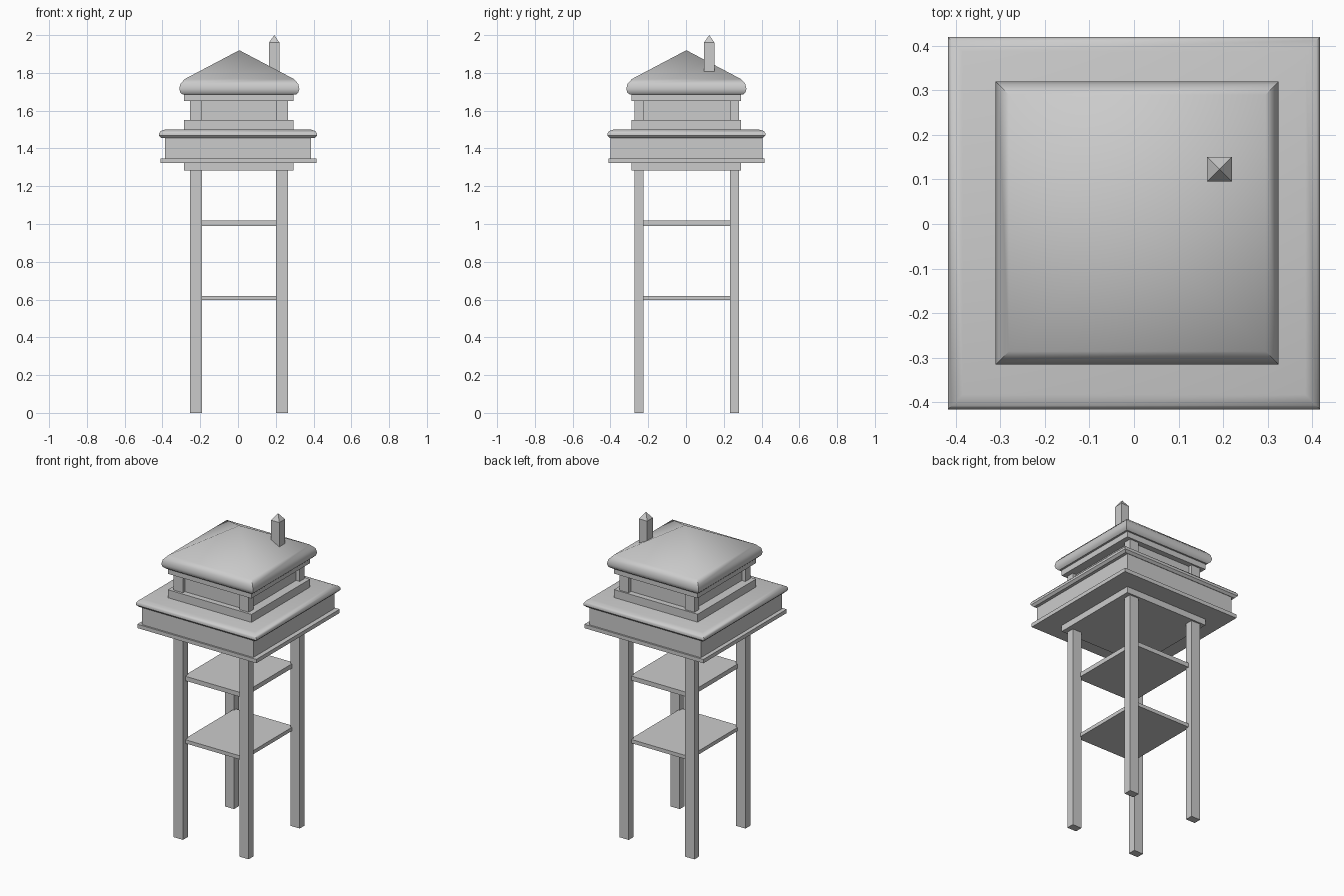
import bpy
import bmesh
import math

cube = bpy.data.objects.get("Cube")
if cube:
    bpy.data.objects.remove(cube, do_unlink=True)

CX, CY = 0.005, 0.002  # centre line of the tower

grey = bpy.data.materials.new("plain_grey")
grey.use_nodes = True
grey.diffuse_color = (0.6, 0.6, 0.6, 1)
grey.node_tree.nodes["Principled BSDF"].inputs["Base Color"].default_value = (0.6, 0.6, 0.6, 1)


def square_loft(name, profile, center=(CX, CY), ratio=1.0, smooth=None):
    """Stack square rings of (half width, height); a zero width makes a tip."""
    bm = bmesh.new()
    rings = []
    for half, z in profile:
        if half == 0:
            rings.append([bm.verts.new((center[0], center[1], z))] * 4)
        else:
            rings.append([bm.verts.new((center[0] + sx * half, center[1] + sy * half * ratio, z))
                          for sx, sy in ((-1, -1), (1, -1), (1, 1), (-1, 1))])
    bm.faces.new(rings[0][::-1])
    for low, high in zip(rings, rings[1:]):
        for i in range(4):
            j = (i + 1) % 4
            corners = [low[i], low[j], high[j], high[i]]
            bm.faces.new(list(dict.fromkeys(corners)))
    if profile[-1][0] > 0:
        bm.faces.new(rings[-1])
    mesh = bpy.data.meshes.new(name)
    bm.to_mesh(mesh)
    bm.free()
    mesh.materials.append(grey)
    obj = bpy.data.objects.new(name, mesh)
    bpy.context.collection.objects.link(obj)
    if smooth:
        bpy.ops.object.select_all(action="DESELECT")
        obj.select_set(True)
        bpy.context.view_layer.objects.active = obj
        bpy.ops.object.shade_smooth_by_angle(angle=math.radians(smooth))
    return obj


def slab(name, half_x, half_y, bottom, top, center=(CX, CY)):
    return square_loft(name, [(half_x, bottom), (half_x, top)], center, half_y / half_x)


# Four legs, with short posts of the same section at the cabin corners
for side, sx in (("right", -1), ("left", 1)):
    for end, sy in (("front", -1), ("back", 1)):
        spot = (CX + sx * 0.228, CY + 0.002 + sy * 0.253)
        slab(f"{end}_{side}_leg", 0.032, 0.024, 0, 1.29, spot)
        slab(f"{end}_{side}_cabin_post", 0.032, 0.024, 1.54, 1.66, spot)

# Shelves between the legs
slab("lower_shelf", 0.205, 0.252, 0.597, 0.62)
slab("upper_shelf", 0.205, 0.252, 0.99, 1.018)

# Platform
slab("platform_beam", 0.29, 0.29, 1.284, 1.325)
slab("platform_lower_trim", 0.413, 0.413, 1.323, 1.347, (0.002, 0.002))
slab("platform_body", 0.386, 0.402, 1.345, 1.46, (0, 0.002))
square_loft("deck", [(0.405, 1.455), (0.418, 1.468), (0.418, 1.48), (0.41, 1.492), (0.385, 1.5)],
            (0, 0.002), smooth=40)

# Cabin
slab("cabin_base", 0.29, 0.29, 1.498, 1.55)
slab("cabin_wall", 0.235, 0.255, 1.54, 1.66)
slab("cabin_top_frame", 0.29, 0.29, 1.65, 1.69)

# Rounded eaves and pyramid roof
square_loft("roof", [(0.3, 1.685), (0.313, 1.697), (0.318, 1.715), (0.312, 1.742),
                     (0.288, 1.768), (0, 1.92)], (0.007, CY), smooth=42)

# Chimney with a pointed cap
square_loft("chimney", [(0.028, 1.78), (0.028, 1.96), (0, 2.0)], (0.192, 0.123))
